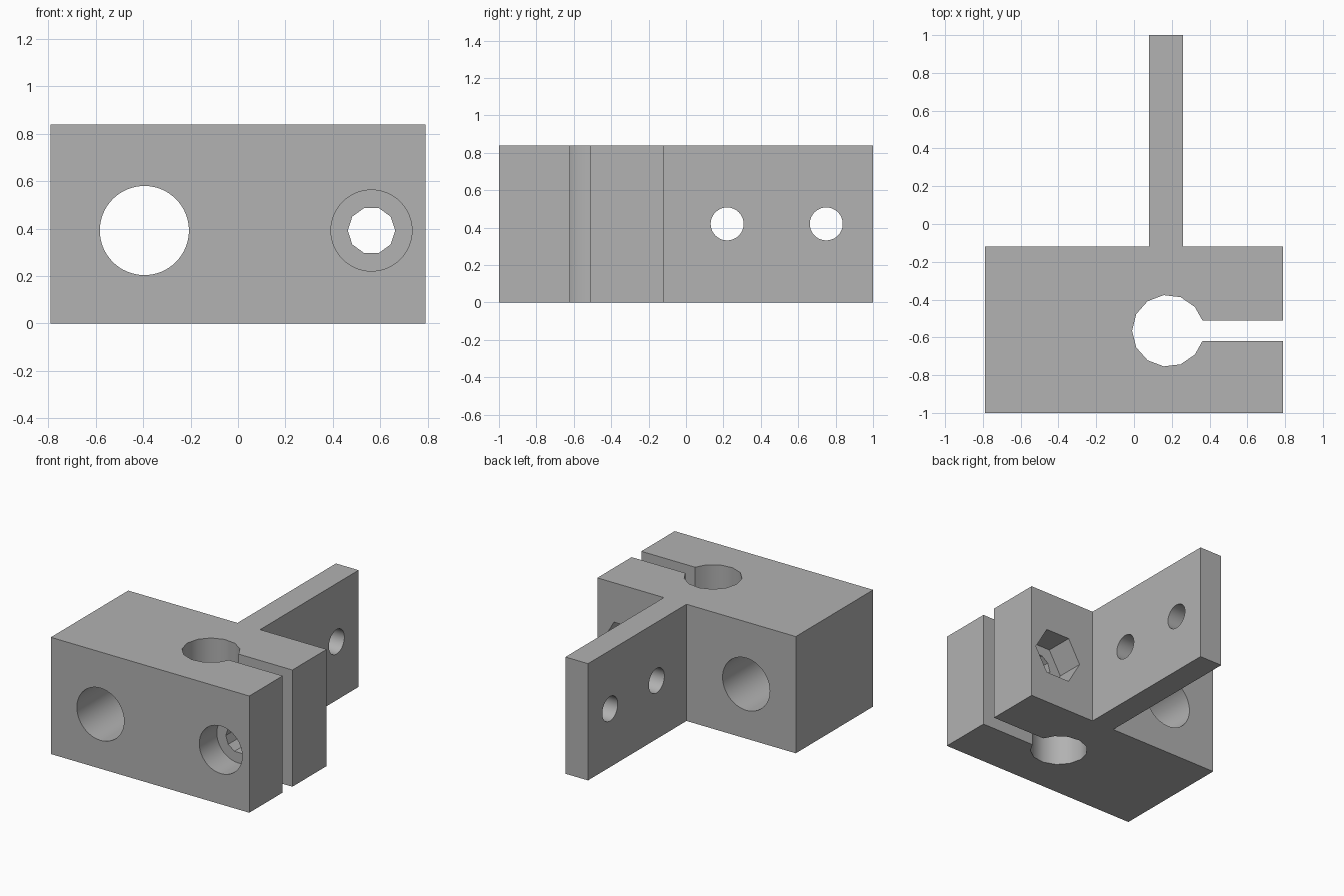
import bpy
import bmesh
from math import cos, sin, pi, radians
from mathutils import Matrix, Vector

default = bpy.data.objects.get("Cube")
if default:
    bpy.data.objects.remove(default, do_unlink=True)

GREY = (0.445, 0.445, 0.445, 1)
HEIGHT = 0.84

grey = bpy.data.materials.new("plain_grey")
grey.use_nodes = True
grey.diffuse_color = GREY
grey.node_tree.nodes["Principled BSDF"].inputs["Base Color"].default_value = GREY


def make_object(name, bm):
    bmesh.ops.recalc_face_normals(bm, faces=bm.faces)
    mesh = bpy.data.meshes.new(name)
    bm.to_mesh(mesh)
    bm.free()
    mesh.materials.append(grey)
    obj = bpy.data.objects.new(name, mesh)
    bpy.context.collection.objects.link(obj)
    return obj


def cutter(name, start, end, radius, sides=64):
    """Prism from start to end; its first corner lies on the +x side when along y."""
    start, end = Vector(start), Vector(end)
    axis = end - start
    turn = Matrix.Rotation(radians(90), 4, "X" if abs(axis.y) > abs(axis.x) else "Y")
    bm = bmesh.new()
    bmesh.ops.create_cone(bm, cap_ends=True, segments=sides, radius1=radius,
                          radius2=radius, depth=axis.length)
    # Put a corner exactly on the local x axis
    corner = min((v.co for v in bm.verts), key=lambda c: abs(c.y) - c.x)
    spin = Matrix.Rotation(-Vector((1, 0)).angle_signed(corner.xy) * -1, 4, "Z")
    bm.transform(Matrix.Translation((start + end) / 2) @ turn @ spin)
    obj = make_object(name, bm)
    obj.hide_render = True
    return obj


# Plan of the block, mounting plate, clamp bore and slot
bore_x, bore_y, bore_r, sides = 0.18, -0.565, 0.19, 13
slot_x, slot_low, slot_high = 0.362, -0.62, -0.51
bore = []
for i in range(2, sides):
    a = 2 * pi * (i - 0.5) / sides
    bore.append((bore_x + bore_r * cos(a), bore_y + bore_r * sin(a)))

plan = [(0.79, slot_high), (0.79, -0.12), (0.26, -0.12), (0.26, 1), (0.08, 1),
        (0.08, -0.12), (-0.79, -0.12), (-0.79, -1), (0.79, -1),
        (0.79, slot_low), (slot_x, slot_low)]
plan += bore[::-1] + [(slot_x, slot_high)]

bm = bmesh.new()
base = bm.faces.new([bm.verts.new((x, y, 0)) for x, y in plan])
top = bmesh.ops.extrude_face_region(bm, geom=[base], use_keep_orig=True)
bmesh.ops.translate(bm, vec=(0, 0, HEIGHT),
                    verts=[g for g in top["geom"] if isinstance(g, bmesh.types.BMVert)])
bracket = make_object("clamp_bracket", bm)

# Cross holes, clamp bolt hole, bolt head recess, hex nut pocket, plate holes
bx, bz = 0.563, 0.392
cutters = [
    cutter("cross_hole_cutter", (-0.395, -1.1, bz), (-0.395, 0, bz), 0.188),
    cutter("bolt_hole_cutter", (bx, -1.1, bz), (bx, 0, bz), 0.1, 10),
    cutter("bolt_head_cutter", (bx, -1.1, bz), (bx, -0.8, bz), 0.171),
    cutter("nut_pocket_cutter", (bx, -0.32, bz), (bx, 0, bz), 0.19, 6),
]
for y in (0.22, 0.75):
    cutters.append(cutter("plate_hole_cutter", (0, y, 0.42), (0.4, y, 0.42), 0.088))

for c in cutters:
    mod = bracket.modifiers.new(c.name, "BOOLEAN")
    mod.operation = "DIFFERENCE"
    mod.solver = "EXACT"
    mod.object = c

# Bake the cuts, then remove the cutters
bpy.context.view_layer.update()
graph = bpy.context.evaluated_depsgraph_get()
baked = bpy.data.meshes.new_from_object(bracket.evaluated_get(graph))
bracket.modifiers.clear()
bracket.data = baked
for c in cutters:
    bpy.data.objects.remove(c, do_unlink=True)

# Smooth bores, crisp edges
bpy.ops.object.select_all(action="DESELECT")
bracket.select_set(True)
bpy.context.view_layer.objects.active = bracket
bpy.ops.object.shade_smooth_by_angle(angle=radians(30))
